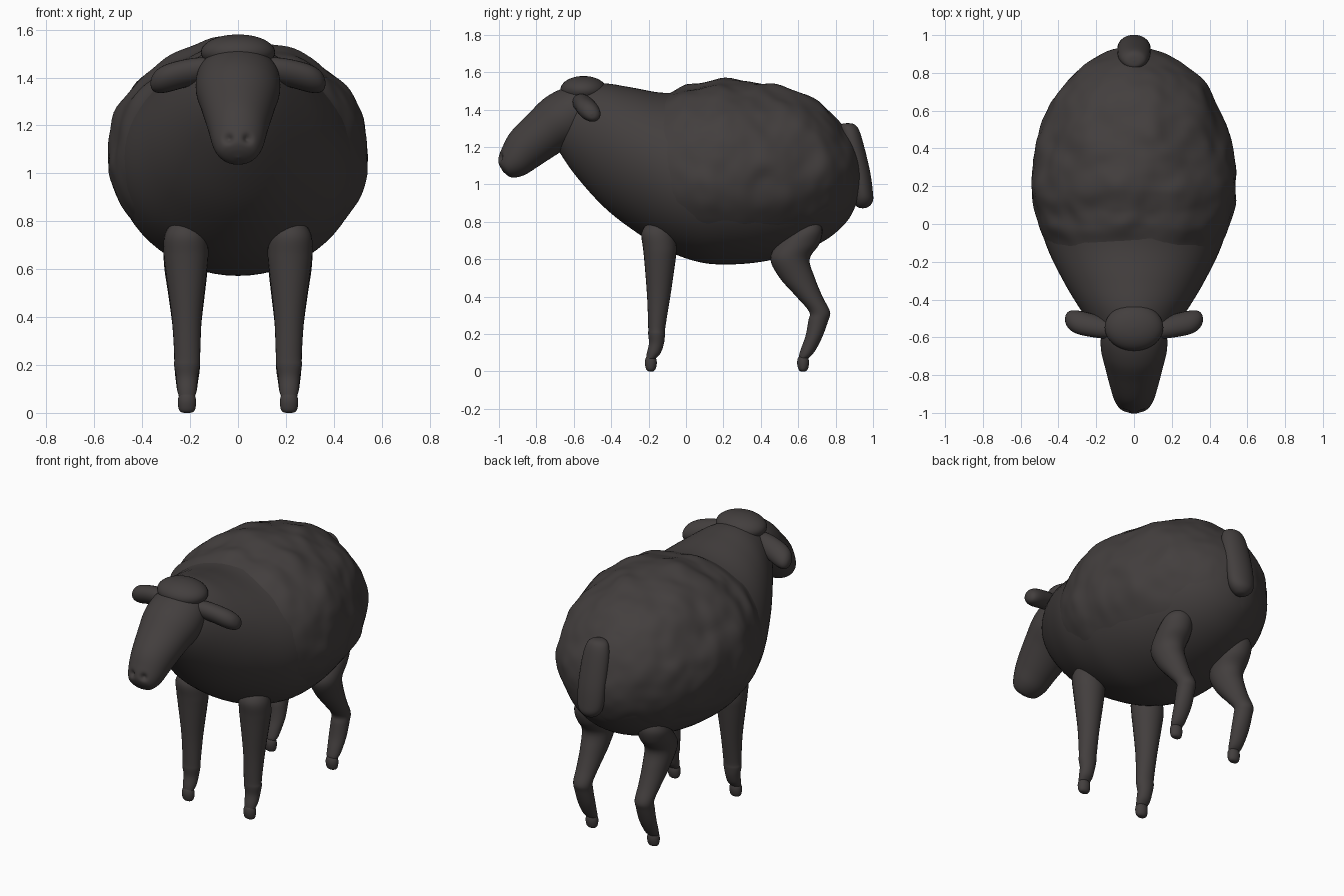
import bpy, bmesh, math
from mathutils import Vector, noise

mat = bpy.data.materials.new("charcoal_brown")
mat.diffuse_color = (0.056, 0.049, 0.048, 1)
X, Y, Z = Vector((1, 0, 0)), Vector((0, 1, 0)), Vector((0, 0, 1))


def spline(rings, steps):
    """Catmull-Rom interpolation of ring tuples."""
    out = []
    n = len(rings)
    for i in range(n - 1):
        p = [rings[max(0, min(n - 1, i + k))] for k in (-1, 0, 1, 2)]
        for s in range(steps):
            t = s / steps
            out.append([0.5 * (2 * b + (c - a) * t + (2 * a - 5 * b + 4 * c - d) * t * t
                               + (3 * b - a - 3 * c + d) * t ** 3) for a, b, c, d in zip(*p)])
    return out + [list(rings[-1])]


def loft(name, rings, a, b, segs=24, steps=5, mirror=False, shape=None):
    """Skin through rings (x, y, z, radius along a, radius along b)."""
    bm = bmesh.new()
    loops = []
    for x, y, z, ra, rb in spline(rings, steps):
        ra, rb = max(ra, 0.001), max(rb, 0.001)
        c = Vector((x, y, z))
        loops.append([bm.verts.new(c + a * ra * math.cos(2 * math.pi * k / segs)
                                   + b * rb * math.sin(2 * math.pi * k / segs)) for k in range(segs)])
    for r, s in zip(loops, loops[1:]):
        for k in range(segs):
            bm.faces.new((r[k], r[(k + 1) % segs], s[(k + 1) % segs], s[k]))
    bm.faces.new(loops[0])
    bm.faces.new(loops[-1])
    bmesh.ops.recalc_face_normals(bm, faces=bm.faces)
    bm.normal_update()
    if shape:
        moves = [(v, shape(v.co.copy(), v.normal.copy())) for v in bm.verts]
        for v, co in moves:
            v.co = co
    for f in bm.faces:
        f.smooth = True
    me = bpy.data.meshes.new(name)
    bm.to_mesh(me)
    bm.free()
    me.materials.append(mat)
    ob = bpy.data.objects.new(name, me)
    bpy.context.collection.objects.link(ob)
    if mirror:
        ob.modifiers.new("mirror", 'MIRROR').use_mirror_merge = False
    return ob


def smooth(t):
    t = max(0, min(1, t))
    return t * t * (3 - 2 * t)


# body and neck: (y, top, bottom, half width)
stations = [(-0.70, 1.42, 1.21, .09), (-0.6, 1.51, 1.06, .18), (-0.45, 1.54, .89, .285),
            (-0.3, 1.52, .768, .375), (-0.12, 1.49, .655, .462), (0.05, 1.505, .59, .505),
            (0.2, 1.535, .572, .52), (0.4, 1.515, .586, .495), (0.6, 1.465, .635, .43),
            (0.75, 1.375, .705, .34), (0.85, 1.27, .79, .24), (0.9, 1.18, .87, .15),
            (0.925, 1.09, .96, .065), (0.93, 1.04, 1.03, 0)]
body = [(0, y, (t + b) / 2, w, (t - b) / 2) for y, t, b, w in stations]
loft("body", body, X, Z, 64, 6)


# wool: lumpy fleece rising gradually out of the body on back and sides
def fleece(co, n):
    edge = -0.13 - 0.08 * min(1, (co.x / 0.42) ** 2)
    rise = 0.14 + 0.22 * smooth((1.45 - co.z) / 0.3)
    w = smooth((co.y - edge) / rise) * smooth((co.z - 0.65) / 0.45)
    w *= 1 - 0.5 * smooth((co.y - 0.65) / 0.25)
    lumps = noise.noise(co * 6) * 0.02 + noise.noise(co * 12) * 0.008
    return co + n * (-0.01 + w * (0.037 + lumps))


loft("wool", body, X, Z, 128, 13, shape=fleece)

# head, with dimpled nostrils
up = Vector((0, -0.66, 0.75)).normalized()


def nostrils(co, n):
    d = (Vector((abs(co.x), co.y, co.z)) - Vector((0.04, -0.99, 1.145))).length
    return co - n * 0.022 * math.exp(-(d / 0.018) ** 2)


loft("head", [(0, -.976, 1.066, 0, 0), (0, -.971, 1.072, .05, .04), (0, -.958, 1.088, .082, .068),
              (0, -.92, 1.125, .106, .095), (0, -.86, 1.19, .125, .118), (0, -.75, 1.28, .154, .135),
              (0, -.65, 1.35, .176, .153), (0, -.56, 1.42, .165, .13), (0, -.49, 1.47, .11, .08),
              (0, -.45, 1.49, 0, 0)], X, up, 64, 8, shape=nostrils)

# wool cap on the crown
cap = [(0, -.548, 1.505 - .075 * math.cos(math.pi * i / 10), .155 * math.sin(math.pi * i / 10),
        .124 * math.sin(math.pi * i / 10)) for i in range(11)]
loft("wool_cap", cap, X, Y, 40, 2)

# ears
loft("ears", [(.10, -.56, 1.44, .045, .035), (.16, -.55, 1.43, .06, .05), (.23, -.535, 1.415, .068, .053),
              (.30, -.52, 1.396, .068, .052), (.34, -.51, 1.384, .054, .042),
              (.36, -.505, 1.377, .028, .024), (.366, -.505, 1.375, 0, 0)],
     Vector((0, .78, -.62)), Vector((0, .62, .78)), mirror=True)

# legs
loft("front_legs", [(.22, -.15, .80, 0, 0), (.22, -.15, .79, .055, .055), (.219, -.15, .74, .088, .088),
                    (.217, -.14, .66, .093, .09), (.216, -.14, .58, .085, .082), (.214, -.146, .4, .063, .062),
                    (.212, -.156, .24, .054, .046), (.213, -.157, .2, .054, .045),
                    (.213, -.158, .15, .045, .04), (.213, -.172, .1, .041, .037),
                    (.213, -.187, .07, .034, .026)], X, Y, mirror=True)
loft("hind_legs", [(.215, .67, .81, 0, 0), (.215, .665, .80, .05, .045), (.217, .645, .75, .088, .085),
                   (.217, .6, .68, .094, .112), (.217, .556, .6, .09, .105), (.215, .595, .5, .077, .094),
                   (.214, .66, .4, .064, .07), (.213, .714, .32, .056, .056), (.213, .707, .27, .054, .053),
                   (.212, .685, .19, .053, .046), (.213, .66, .13, .046, .042),
                   (.213, .64, .09, .04, .035), (.213, .628, .07, .032, .024)], X, Y, mirror=True)

# hooves
for name, y in (("front_hooves", -.188), ("hind_hooves", .626)):
    loft(name, [(.213, y, 0, .0, .0), (.213, y, .002, .022, .015), (.213, y, .015, .034, .026),
                (.213, y, .045, .038, .032), (.213, y, .07, .034, .028), (.213, y, .082, .022, .018),
                (.213, y, .085, 0, 0)], X, Y, mirror=True)

# tail
loft("tail", [(0, .865, 1.328, 0, 0), (0, .865, 1.322, .04, .033), (0, .873, 1.295, .068, .05),
              (0, .89, 1.22, .084, .058), (0, .926, 1.07, .088, .058), (0, .943, .96, .084, .056),
              (0, .947, .91, .068, .052), (0, .945, .88, .035, .03), (0, .945, .872, 0, 0)], X, Y, 32)
